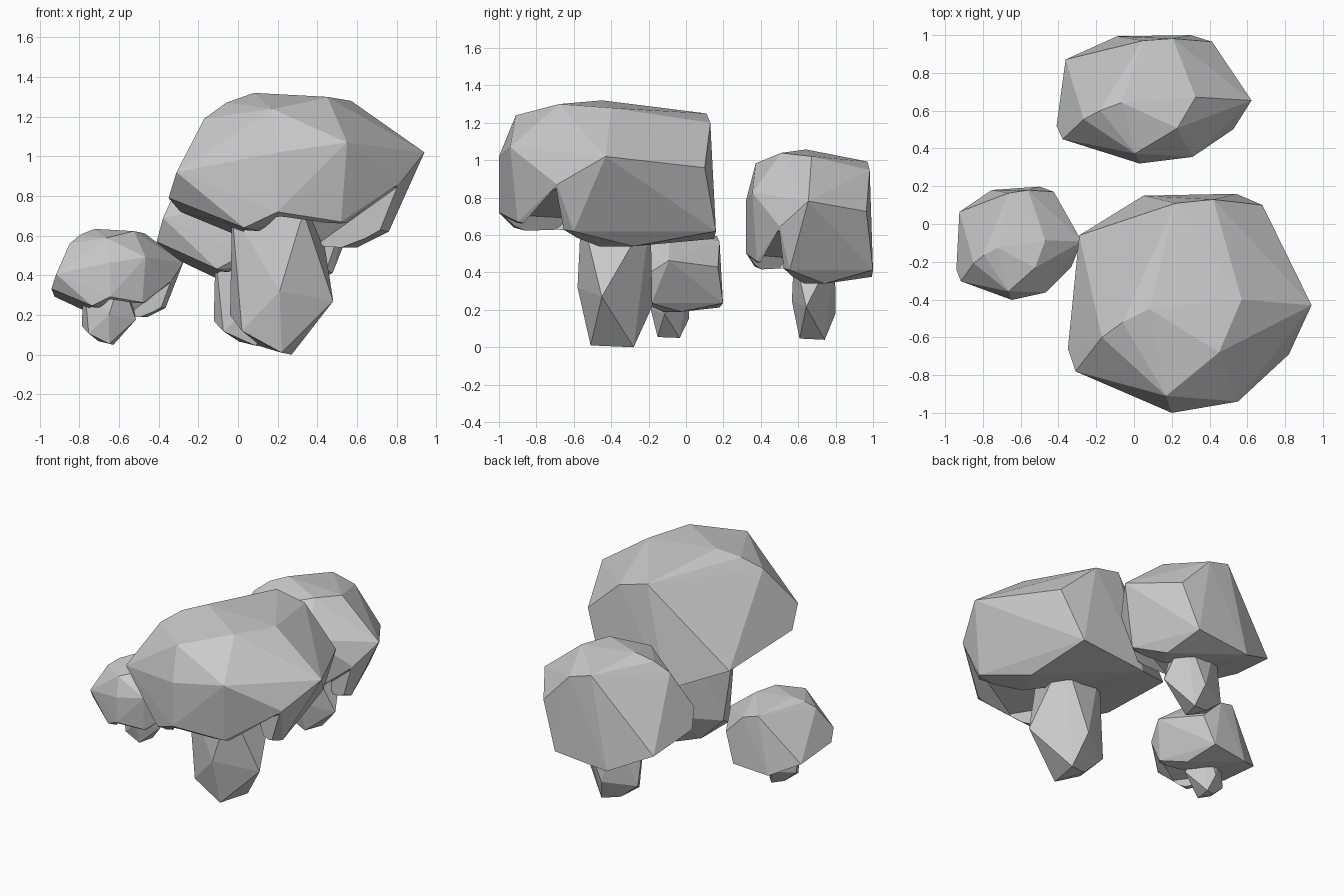
import bpy, bmesh
from mathutils import Matrix, Vector

if "Cube" in bpy.data.objects:
    bpy.data.objects.remove(bpy.data.objects["Cube"])

# Corner points of the faceted cap of the largest mushroom
CAP = [
    (.08, -.45, 1.32), (.45, -.68, 1.30), (.57, -.40, 1.28), (-.06, -.52, 1.27),
    (-.17, -.60, 1.19), (.17, -.91, 1.24), (.22, .11, 1.25), (.42, .13, 1.20),
    (.68, .10, .96), (.94, -.43, 1.02), (.82, -.69, .87), (.55, -.94, 1.07),
    (.20, -1.0, 1.02), (-.31, -.78, .92), (-.35, -.66, .79), (-.29, -.06, .72),
    (.20, -1.0, .72), (.03, -.92, .64), (.52, -.90, .67), (.76, -.60, .62),
    (.48, -.56, .54), (.60, -.28, .54), (.54, .16, .62), (.05, .15, .58),
]
# Hollow under the cap, opening as a notch at the front right
HOLLOW = [
    (.25, -.35, .65), (.33, -.69, .70), (.02, -.62, .69), (.81, -.70, .85),
    (.20, -.97, .71), (.06, -.93, .45), (.53, -.96, .45), (.85, -.85, .45),
    (.70, -.68, .45), (.44, -.59, .45), (.25, -.20, .45), (.05, -.25, .45),
]
# Corner points of the stem
STEM = [
    (-.03, -.50, .72), (.10, -.22, .72), (.33, -.56, .72), (.41, -.19, .72),
    (-.04, -.35, .20), (.02, -.50, .12), (.22, -.51, .01), (.27, -.28, .00),
    (.48, -.45, .27), (.21, -.58, .32), (.22, -.18, .22), (.12, -.34, .04),
]


def hull(name, points):
    """Flat-faced solid stretched around a few corner points."""
    bm = bmesh.new()
    for p in points:
        bm.verts.new(p)
    bmesh.ops.convex_hull(bm, input=bm.verts)
    loose = [v for v in bm.verts if not v.link_faces]
    bmesh.ops.delete(bm, geom=loose, context='VERTS')
    bmesh.ops.recalc_face_normals(bm, faces=bm.faces)
    mesh = bpy.data.meshes.new(name)
    bm.to_mesh(mesh)
    bm.free()
    obj = bpy.data.objects.new(name, mesh)
    bpy.context.collection.objects.link(obj)
    return obj


def carve(obj, cutter):
    """Cut the hollow out of a cap and drop the cutter."""
    mod = obj.modifiers.new("hollow", 'BOOLEAN')
    mod.operation = 'DIFFERENCE'
    mod.solver = 'EXACT'
    mod.object = cutter
    bpy.context.view_layer.objects.active = obj
    bpy.ops.object.modifier_apply(modifier=mod.name)
    bpy.data.objects.remove(cutter)


def mushroom(name, scale, shift, stem_z=(1, 0), stem_x=0, turn=0):
    """Scaled copy of the large mushroom; the stem has its own height mapping."""
    sx, sy, sz = scale
    pivot = Vector((.29 * sx + shift[0], -.42 * sy + shift[1], 0))
    spin = (Matrix.Translation(pivot) @ Matrix.Rotation(turn, 4, 'Z')
            @ Matrix.Translation(-pivot))

    def place(pts, kz, oz, ox=0):
        return [spin @ Vector((x * sx + shift[0] + ox, y * sy + shift[1], z * kz + oz))
                for x, y, z in pts]

    cap = hull(name + "_cap", place(CAP, sz, shift[2]))
    carve(cap, hull("hollow_cutter", place(HOLLOW, sz, shift[2])))
    hull(name + "_stem", place(STEM, *stem_z, stem_x))


mushroom("large_mushroom", (1, 1, 1), (0, 0, 0))
mushroom("back_mushroom", (.80, .586, .92), (-.13, .906, -.157), (.65, .04), .04)
mushroom("small_mushroom", (.52, .51, .57), (-.765, .11, -.118), (.47, .05), 0, .05)
